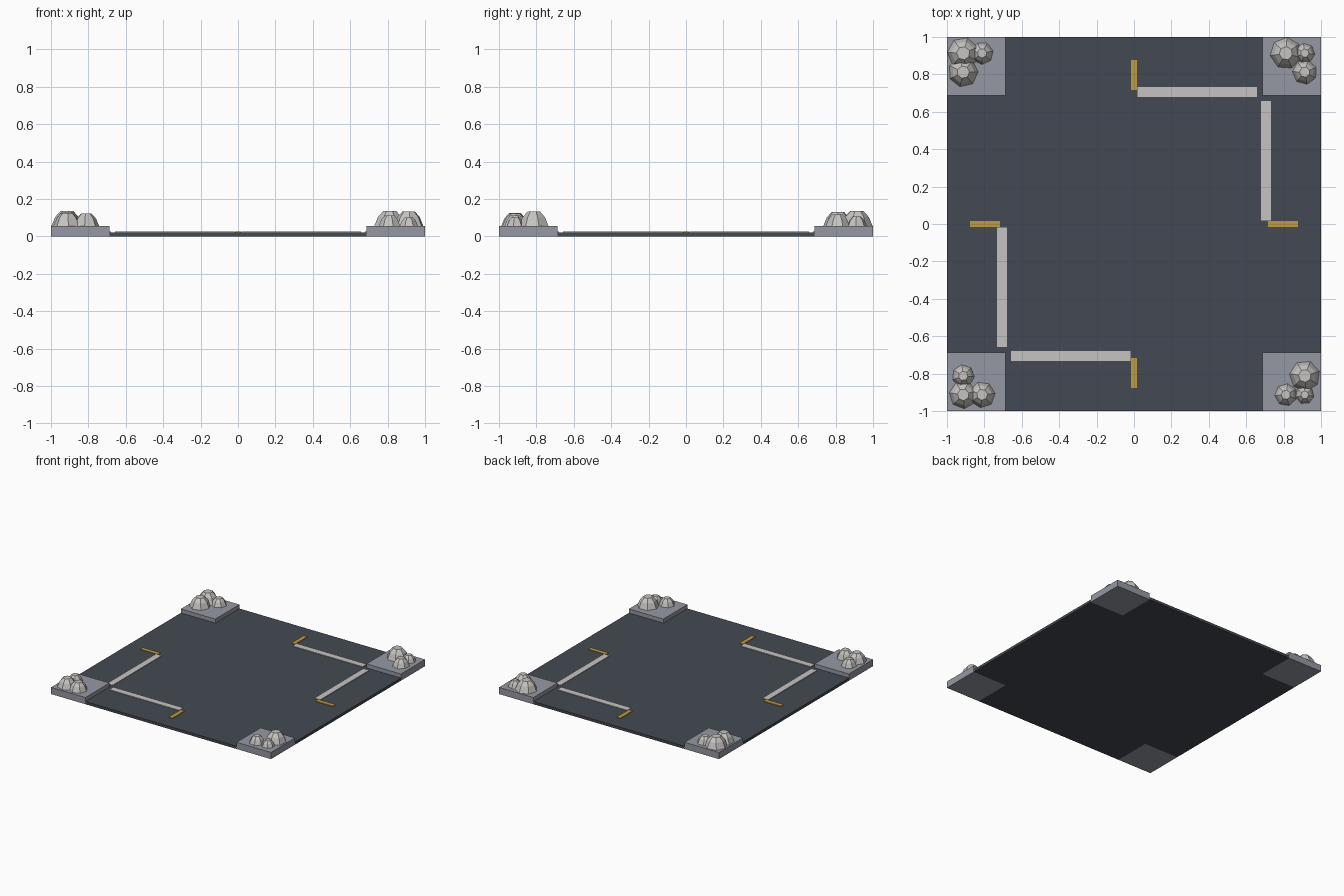
import bpy, bmesh, math

cube = bpy.data.objects.get("Cube")
if cube:
    bpy.data.objects.remove(cube, do_unlink=True)


def srgb(*rgb):
    return tuple((c / 255 / 12.92) if c < 11 else ((c / 255 + 0.055) / 1.055) ** 2.4 for c in rgb) + (1.0,)


def material(name, color):
    m = bpy.data.materials.new(name)
    m.use_nodes = True
    m.diffuse_color = color
    bsdf = next(n for n in m.node_tree.nodes if n.type == 'BSDF_PRINCIPLED')
    bsdf.inputs["Base Color"].default_value = color
    bsdf.inputs["Roughness"].default_value = 0.9
    return m


ASPHALT = material("asphalt", srgb(68, 73, 82))
PAVING = material("paving_grey", srgb(149, 153, 163))
WHITE = material("line_white", srgb(198, 196, 194))
YELLOW = material("line_yellow", srgb(194, 155, 60))
STONE = material("stone", srgb(198, 196, 193))

ROAD_TOP, LINE_TOP, PAVE_TOP = 0.022, 0.027, 0.055
KERB = 0.687


def finish(bm, name, mat):
    bmesh.ops.recalc_face_normals(bm, faces=bm.faces)
    mesh = bpy.data.meshes.new(name)
    bm.to_mesh(mesh)
    bm.free()
    mesh.materials.append(mat)
    obj = bpy.data.objects.new(name, mesh)
    bpy.context.collection.objects.link(obj)
    return obj


def prism(name, points, z0, z1, mat):
    """Extrude a flat outline upwards from z0 to z1."""
    bm = bmesh.new()
    face = bm.faces.new([bm.verts.new((x, y, z0)) for x, y in points])
    out = bmesh.ops.extrude_face_region(bm, geom=[face])
    for v in out["geom"]:
        if isinstance(v, bmesh.types.BMVert):
            v.co.z = z1
    # the extrusion may drop the underside, so close it again
    edges = [e for e in bm.edges if e.is_boundary]
    if edges:
        bmesh.ops.holes_fill(bm, edges=edges, sides=0)
    return finish(bm, name, mat)


def box(name, x0, x1, y0, y1, z0, z1, mat):
    return prism(name, [(x0, y0), (x1, y0), (x1, y1), (x0, y1)], z0, z1, mat)


def rock(name, x, y, r, turn):
    """Seven-sided boulder: steep lower ring, bevelled shoulder, flat top."""
    sides = 7
    bm = bmesh.new()
    rings = []
    for scale, height in ((1.0, 0.0), (0.76, 0.58), (0.42, 0.95)):
        rings.append([bm.verts.new((x + r * scale * math.cos(turn + math.tau * i / sides),
                                    y + r * scale * math.sin(turn + math.tau * i / sides),
                                    PAVE_TOP + r * height)) for i in range(sides)])
    for low, high in zip(rings, rings[1:]):
        for i in range(sides):
            j = (i + 1) % sides
            bm.faces.new((low[i], low[j], high[j], high[i]))
    bm.faces.new(rings[-1])
    bm.faces.new(rings[0])
    finish(bm, name, STONE)


# Road: a cross-shaped slab
outline = []
for sx, sy in ((1, 1), (-1, 1), (-1, -1), (1, -1)):
    arm = [(sx, sy * KERB), (sx * KERB, sy * KERB), (sx * KERB, sy)]
    outline += arm if sx * sy > 0 else arm[::-1]
prism("road", outline, 0, ROAD_TOP, ASPHALT)

# Raised corner plots
for sx, side in ((-1, "right"), (1, "left")):
    for sy, end in ((-1, "front"), (1, "back")):
        xs, ys = sorted((sx * KERB, sx)), sorted((sy * KERB, sy))
        box(f"corner_{end}_{side}", *xs, *ys, 0, PAVE_TOP, PAVING)

# Stop lines and centre dashes, repeated on opposite arms
for s, ends in ((1, ("back", "left")), (-1, ("front", "right"))):
    across, along = sorted((s * 0.02, s * 0.657)), sorted((s * 0.68, s * 0.733))
    dash = sorted((s * 0.716, s * 0.876))
    box(f"stop_line_{ends[0]}", *across, *along, ROAD_TOP, LINE_TOP, WHITE)
    box(f"stop_line_{ends[1]}", *along, *across, ROAD_TOP, LINE_TOP, WHITE)
    box(f"centre_dash_{ends[0]}", -0.017, 0.017, *dash, ROAD_TOP, LINE_TOP, YELLOW)
    box(f"centre_dash_{ends[1]}", *dash, -0.017, 0.017, ROAD_TOP, LINE_TOP, YELLOW)

# Rock clusters: radii of the outermost, x-side and y-side rocks of each corner
clusters = {("back", "right"): (-1, 1, 0.085, 0.06, 0.08),
            ("back", "left"): (1, 1, 0.054, 0.085, 0.066),
            ("front", "right"): (-1, -1, 0.075, 0.07, 0.06),
            ("front", "left"): (1, -1, 0.05, 0.06, 0.082)}
for n, ((end, side), (sx, sy, *radii)) in enumerate(clusters.items()):
    spots = ((0.913, 0.913), (0.812, 0.913), (0.913, 0.812))
    for k, ((px, py), r) in enumerate(zip(spots, radii)):
        rock(f"rock_{end}_{side}_{k + 1}", sx * px, sy * py, r, 0.4 + 1.3 * n + 0.7 * k)
